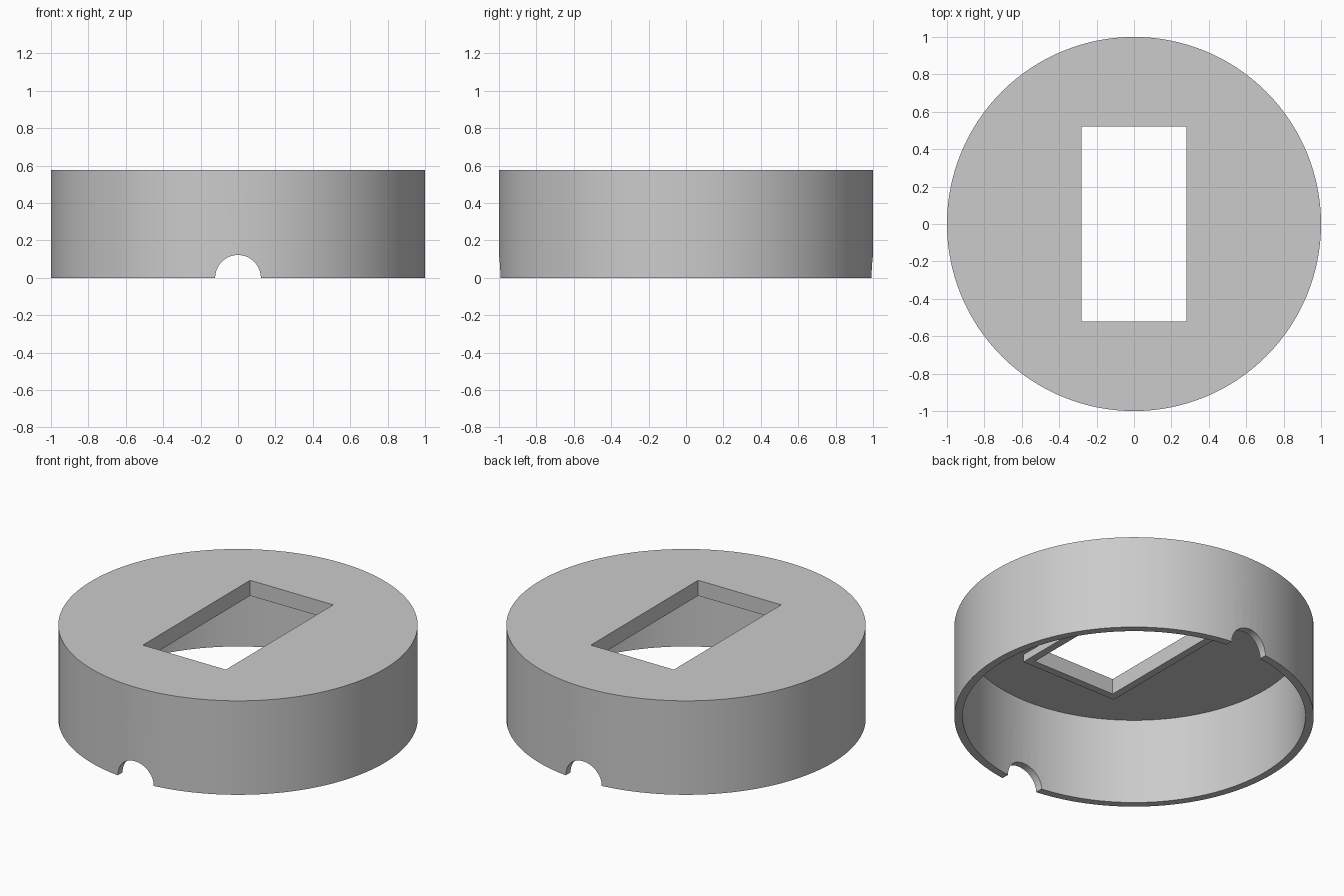
import bpy
import math

cube = bpy.data.objects.get("Cube")
if cube:
    bpy.data.objects.remove(cube, do_unlink=True)

HEIGHT = 0.577
WALL = 0.046
WIN_X, WIN_Y = 0.282, 0.521    # half sizes of the window
COLLAR_Z = 0.482               # underside of the window collar
NOTCH = 0.122                  # radius of the cable notches
SEGMENTS = 128

gray = bpy.data.materials.new("plain_gray")
gray.use_nodes = True
gray.diffuse_color = (0.6, 0.6, 0.6, 1)
gray.node_tree.nodes["Principled BSDF"].inputs["Base Color"].default_value = (0.6, 0.6, 0.6, 1)


def cylinder(name, radius, z0, z1):
    bpy.ops.mesh.primitive_cylinder_add(vertices=SEGMENTS, radius=radius, depth=z1 - z0,
                                        location=(0, 0, (z0 + z1) / 2))
    bpy.context.object.name = name
    return bpy.context.object


def box(name, half_x, half_y, z0, z1):
    bpy.ops.mesh.primitive_cube_add(size=2, location=(0, 0, (z0 + z1) / 2))
    ob = bpy.context.object
    ob.name = name
    ob.scale = (half_x, half_y, (z1 - z0) / 2)
    bpy.ops.object.transform_apply(location=False, rotation=False, scale=True)
    return ob


def combine(target, tool, operation):
    """Apply a boolean to the target and discard the tool."""
    tool.hide_render = True
    mod = target.modifiers.new(operation.lower(), "BOOLEAN")
    mod.operation = operation
    mod.solver = "EXACT"
    mod.object = tool
    bpy.ops.object.select_all(action="DESELECT")
    bpy.context.view_layer.objects.active = target
    target.select_set(True)
    bpy.ops.object.modifier_apply(modifier=mod.name)
    bpy.data.objects.remove(tool, do_unlink=True)


# Round shell, open underneath
shell = cylinder("round_housing", 1, 0, HEIGHT)
combine(shell, cylinder("cavity", 1 - WALL, -0.2, HEIGHT - WALL - 0.003), "DIFFERENCE")

# Collar under the lid around the window
combine(shell, box("collar", WIN_X + WALL, WIN_Y + WALL, COLLAR_Z, HEIGHT - WALL / 2), "UNION")
combine(shell, box("window", WIN_X, WIN_Y, 0.3, 1), "DIFFERENCE")

# Half-round notches through the front and back rim
notch = cylinder("notch", NOTCH, -1.5, 1.5)
notch.rotation_euler.x = math.pi / 2
combine(shell, notch, "DIFFERENCE")

shell.data.materials.clear()
shell.data.materials.append(gray)
for poly in shell.data.polygons:
    poly.material_index = 0
bpy.ops.object.shade_smooth_by_angle(angle=math.radians(30))
